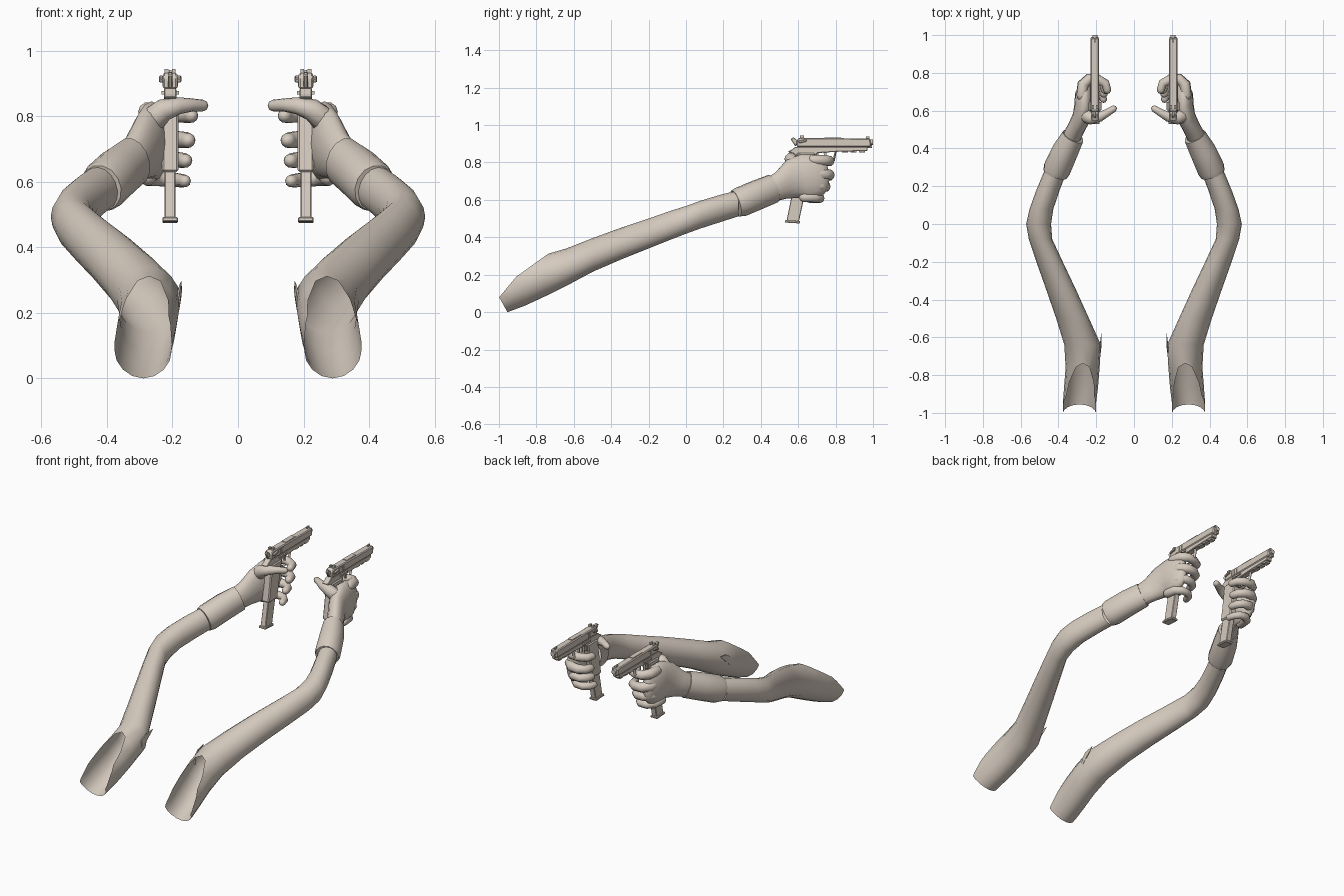
import bpy, bmesh, math
from mathutils import Vector

cube = bpy.data.objects.get("Cube")
if cube:
    bpy.data.objects.remove(cube, do_unlink=True)

# One plain colour for arms and pistols alike
BEIGE = bpy.data.materials.new("warm_beige")
BEIGE.use_nodes = True
BEIGE.diffuse_color = (0.67, 0.595, 0.52, 1)
BEIGE.node_tree.nodes["Principled BSDF"].inputs["Base Color"].default_value = BEIGE.diffuse_color
GUN_X = 0.207


def finish(bm, name, smooth=False, bevel=0):
    """Turn a bmesh into a named object, with optional bevel and smooth shading."""
    bmesh.ops.recalc_face_normals(bm, faces=bm.faces)
    mesh = bpy.data.meshes.new(name)
    bm.to_mesh(mesh)
    bm.free()
    ob = bpy.data.objects.new(name, mesh)
    bpy.context.collection.objects.link(ob)
    mesh.materials.append(BEIGE)
    if bevel:
        mod = ob.modifiers.new("soft_edges", "BEVEL")
        mod.width = bevel
        mod.segments = 1
    if smooth:
        bpy.ops.object.select_all(action="DESELECT")
        ob.select_set(True)
        bpy.context.view_layer.objects.active = ob
        bpy.ops.object.shade_smooth_by_angle(angle=math.radians(50))


def sweep(name, s, stations, sides=12, upright=False, caps=True, cut=(), dome=False):
    """Loft elliptical rings (x, y, z, half width, half height) along a path."""
    pts = [Vector((p[0] * s, p[1], p[2])) for p in stations]
    rad = [(p[3], p[-1]) for p in stations]
    if dome:  # rounded tips
        for i, j in ((0, 1), (-1, -2)):
            d = (pts[i] - pts[j]).normalized() * min(rad[i])
            tips = [(pts[i] + d * k, tuple(r * w for r in rad[i])) for k, w in ((0.55, 0.8), (0.95, 0.3))]
            for p, r in tips:
                pts.insert(0, p) if i == 0 else pts.append(p)
                rad.insert(0, r) if i == 0 else rad.append(r)
    bm = bmesh.new()
    rings = []
    for i, p in enumerate(pts):
        t = (pts[min(i + 1, len(pts) - 1)] - pts[max(i - 1, 0)]).normalized()
        if upright:
            t = Vector((0, 1, 0))
        side = t.cross(Vector((0, 0, 1))).normalized()
        up = side.cross(t)
        ring = []
        for k in range(sides):
            a = math.tau * k / sides
            ring.append(bm.verts.new(p + side * math.cos(a) * rad[i][0] + up * math.sin(a) * rad[i][1]))
        rings.append(ring)
    for i in range(len(rings) - 1):
        for k in range(sides):
            n = (k + 1) % sides
            bm.faces.new((rings[i][k], rings[i][n], rings[i + 1][n], rings[i + 1][k]))
    if caps:
        bm.faces.new(rings[0])
        bm.faces.new(rings[-1])
    for point, normal in cut:  # slanted opening: remove everything beyond each plane
        bmesh.ops.bisect_plane(bm, geom=bm.verts[:] + bm.edges[:] + bm.faces[:],
                               plane_co=point, plane_no=normal, clear_outer=True)
    finish(bm, name, smooth=True)


def prism(name, s, outline, width, dx=0.0, bevel=0.003):
    """Extrude a side outline of (y, z) points across the pistol's width."""
    bm = bmesh.new()
    x = s * (GUN_X + dx)
    f = bm.faces.new([bm.verts.new((x - width / 2, y, z)) for y, z in outline])
    ext = bmesh.ops.extrude_face_region(bm, geom=[f])["geom"]
    bmesh.ops.translate(bm, verts=[v for v in ext if isinstance(v, bmesh.types.BMVert)], vec=(width, 0, 0))
    finish(bm, name, bevel=bevel)


def block(name, s, y0, y1, z0, z1, width, dx=0.0):
    prism(name, s, [(y0, z0), (y1, z0), (y1, z1), (y0, z1)], width, dx, bevel=0)


def build_arm(s, tag):
    # Sleeve, with the shoulder end cut open at a slant
    sleeve = [(0.29, -1.02, 0.08, 0.088, 0.1), (0.288, -0.94, 0.115, 0.088, 0.11),
              (0.28, -0.86, 0.15, 0.09, 0.115),
              (0.272, -0.76, 0.193, 0.09, 0.112), (0.272, -0.64, 0.24, 0.097, 0.1),
              (0.325, -0.5, 0.305, 0.087, 0.09), (0.385, -0.35, 0.365, 0.079, 0.085),
              (0.447, -0.2, 0.42, 0.07, 0.08), (0.495, -0.08, 0.465, 0.062, 0.077),
              (0.505, 0, 0.493, 0.066, 0.074), (0.49, 0.08, 0.522, 0.063, 0.074),
              (0.455, 0.18, 0.553, 0.062, 0.073), (0.415, 0.28, 0.582, 0.06, 0.07)]
    sweep(tag + "sleeve", s, sleeve, sides=16, upright=True, caps=False,
          cut=[((0, -0.99, 0.09), (0, -0.77, 0.64)), ((0, -0.9, 0.195), (0, -0.58, 0.81)),
               ((0, -0.955, 0), (0, -0.87, -0.48))])
    # Torn flap beside the shoulder cut
    sweep(tag + "sleeve_flap", s, [(0.182, -0.68, 0.235, 0.006, 0.03), (0.176, -0.64, 0.265, 0.005, 0.025),
                                   (0.173, -0.58, 0.295, 0.001, 0.002)], sides=6, upright=True)
    # Cuff
    sweep(tag + "cuff", s, [(0.418, 0.265, 0.58, 0.066, 0.073), (0.408, 0.29, 0.588, 0.073, 0.08),
                            (0.365, 0.385, 0.628, 0.07, 0.08), (0.322, 0.465, 0.66, 0.06, 0.078)], sides=14)
    # Wrist and palm
    sweep(tag + "palm", s, [(0.34, 0.44, 0.648, 0.05, 0.065), (0.305, 0.51, 0.678, 0.047, 0.078),
                            (0.275, 0.57, 0.712, 0.05, 0.107), (0.262, 0.63, 0.723, 0.054, 0.123),
                            (0.262, 0.69, 0.727, 0.05, 0.118), (0.258, 0.73, 0.73, 0.036, 0.1)],
          sides=16, dome=True)
    # Thumb across the back of the grip
    sweep(tag + "thumb", s, [(0.265, 0.58, 0.785, 0.042), (0.225, 0.56, 0.82, 0.034), (0.18, 0.568, 0.832, 0.026),
                             (0.14, 0.59, 0.834, 0.02), (0.108, 0.61, 0.832, 0.018)], dome=True)
    # Four curled fingers, from the trigger down
    for name, y, z, r, tip in (("index", 0.75, 0.805, 0.027, 0.142), ("middle", 0.75, 0.73, 0.029, 0.152),
                               ("ring", 0.73, 0.668, 0.027, 0.16), ("little", 0.7, 0.606, 0.024, 0.162)):
        sweep(tag + name + "_finger", s,
              [(0.275, y - 0.07, z + 0.008, r * 1.1), (0.268, y - 0.01, z + 0.006, r * 1.1),
               (0.238, y + 0.018, z + 0.003, r), (0.195, y + 0.018, z, r * 0.92),
               (tip + 0.01, y - 0.005, z - 0.003, r * 0.88), (tip, y - 0.04, z - 0.004, r * 0.8)],
              sides=10, dome=True)


def build_pistol(s, tag):
    # Slide, with its sloped rear, and the barrel
    prism(tag + "slide", s, [(0.592, 0.883), (0.985, 0.883), (0.99, 0.892), (0.985, 0.928),
                             (0.605, 0.932), (0.592, 0.92)], 0.044, bevel=0.005)
    sweep(tag + "barrel", s, [(GUN_X, 0.9, 0.908, 0.014), (GUN_X, 1.0, 0.908, 0.014)])
    sweep(tag + "recoil_rod", s, [(GUN_X, 0.95, 0.885, 0.008), (GUN_X, 0.994, 0.885, 0.008)], 8)
    block(tag + "ejection_port", s, 0.74, 0.83, 0.915, 0.934, 0.03)
    # Frame, dust cover and accessory rail
    prism(tag + "frame", s, [(0.545, 0.858), (0.565, 0.868), (0.585, 0.884), (0.97, 0.884), (0.97, 0.862),
                             (0.8, 0.857), (0.7, 0.85), (0.69, 0.81), (0.59, 0.81), (0.58, 0.845)], 0.038)
    for i in range(3):
        y = 0.835 + i * 0.045
        block(tag + "rail_tooth_%d" % (i + 1), s, y, y + 0.032, 0.852, 0.866, 0.03)
    # Slanted grip, long magazine and base plate
    prism(tag + "grip", s, [(0.592, 0.85), (0.69, 0.85), (0.645, 0.63), (0.558, 0.63)], 0.05, bevel=0.006)
    prism(tag + "magazine", s, [(0.572, 0.66), (0.642, 0.66), (0.604, 0.485), (0.537, 0.485)], 0.034)
    prism(tag + "base_plate", s, [(0.53, 0.492), (0.612, 0.487), (0.608, 0.474), (0.528, 0.479)], 0.048)
    # Trigger guard and trigger
    guard = [(0.7, 0.855), (0.7, 0.805), (0.725, 0.788), (0.765, 0.79), (0.79, 0.81), (0.8, 0.858)]
    for i, ((y0, z0), (y1, z1)) in enumerate(zip(guard, guard[1:])):
        sweep(tag + "trigger_guard_%d" % (i + 1), s, [(GUN_X, y0, z0, 0.009, 0.006),
                                                     (GUN_X + 0.0005, y1, z1, 0.009, 0.006)], 6)
    prism(tag + "trigger", s, [(0.735, 0.855), (0.75, 0.855), (0.752, 0.812), (0.744, 0.815)], 0.01, bevel=0)
    # Hammer and sights
    prism(tag + "hammer", s, [(0.585, 0.885), (0.6, 0.915), (0.575, 0.935), (0.56, 0.925), (0.572, 0.905)], 0.014)
    block(tag + "front_sight", s, 0.962, 0.982, 0.925, 0.94, 0.007)
    for d in (-1, 1):
        flank = "_inner" if d < 0 else "_outer"
        block(tag + "rear_sight" + flank, s, 0.61, 0.63, 0.925, 0.944, 0.011, d * 0.011)
        # Safety lever, slide stop and rear grip ribs on each flank
        prism(tag + "safety_lever" + flank, s, [(0.605, 0.902), (0.645, 0.912), (0.645, 0.924), (0.6, 0.915)],
              0.014, d * 0.027)
        block(tag + "slide_stop" + flank, s, 0.665, 0.735, 0.866, 0.876, 0.01, d * 0.022)
        for k in range(5):
            y = 0.655 + k * 0.011
            block(tag + "rib_%d" % (k + 1) + flank, s, y, y + 0.004, 0.89, 0.92, 0.003, d * 0.022)


for sign, label in ((1, "left_"), (-1, "right_")):
    build_arm(sign, label)
    build_pistol(sign, label)
